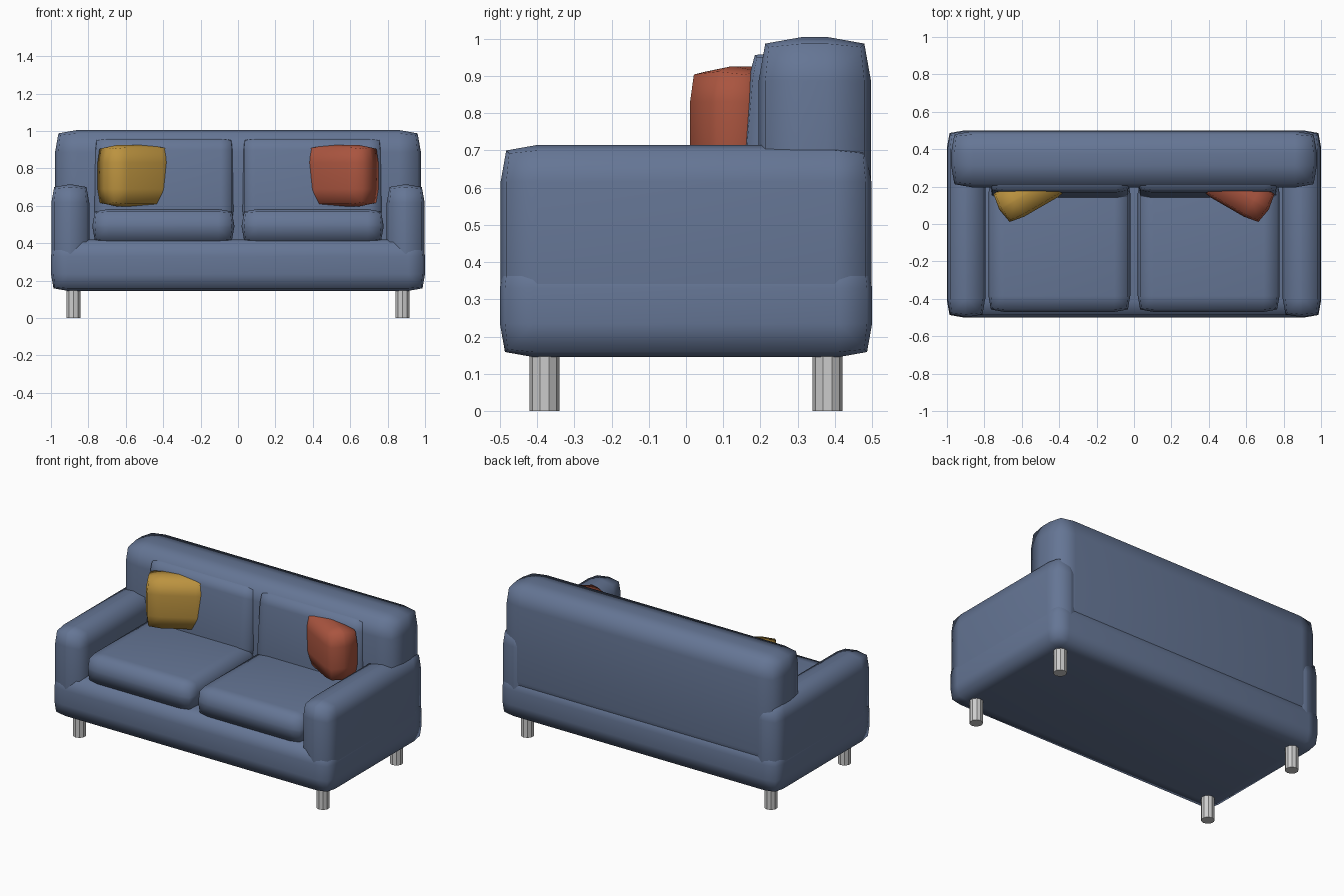
import bpy
from math import radians

if "Cube" in bpy.data.objects:
    bpy.data.objects.remove(bpy.data.objects["Cube"])


def material(name, rgb):
    m = bpy.data.materials.new(name)
    m.diffuse_color = (*rgb, 1)
    m.use_nodes = True
    m.node_tree.nodes["Principled BSDF"].inputs["Base Color"].default_value = m.diffuse_color
    return m


BLUE = material("blue fabric", (0.13, 0.18, 0.30))
YELLOW = material("yellow fabric", (0.50, 0.29, 0.05))
RED = material("red fabric", (0.40, 0.09, 0.05))


def soft_box(name, lo, hi, bevel, mat, rot=(0, 0, 0), profile=0.72):
    """Upholstered block between two corners with plump rounded edges."""
    centre = [(a + b) / 2 for a, b in zip(lo, hi)]
    bpy.ops.mesh.primitive_cube_add(size=1, location=centre)
    ob = bpy.context.object
    ob.name = name
    ob.scale = [b - a for a, b in zip(lo, hi)]
    bpy.ops.object.transform_apply(location=False, rotation=False, scale=True)
    ob.rotation_euler = [radians(a) for a in rot]
    mod = ob.modifiers.new("round", 'BEVEL')
    mod.width = bevel
    mod.segments = 2
    mod.profile = profile
    ob.data.materials.append(mat)
    bpy.ops.object.shade_smooth()
    return ob


# Frame: base and backrest
soft_box("base", (-1, -0.5, 0.145), (1, 0.5, 0.42), 0.09, BLUE)
soft_box("backrest", (-0.978, 0.195, 0.28), (0.978, 0.497, 1.005), 0.118, BLUE)

for side, s in (("left", -1), ("right", 1)):
    def span(a, b):
        return sorted((s * a, s * b))

    # Armrest
    x0, x1 = span(0.795, 0.998)
    soft_box(side + "_armrest", (x0, -0.498, 0.149), (x1, 0.498, 0.715), 0.099, BLUE)

    # Seat and back cushions
    x0, x1 = span(0.02, 0.778)
    soft_box(side + "_seat_cushion", (x0, -0.47, 0.40), (x1, 0.25, 0.582), 0.085, BLUE)
    x0, x1 = span(0.022, 0.77)
    soft_box(side + "_back_cushion", (x0, 0.155, 0.50), (x1, 0.315, 0.962), 0.07, BLUE,
             rot=(-5, 0, 0))

    # Throw pillow turned towards the middle
    cx = s * 0.547
    soft_box(side + "_pillow", (cx - 0.2, 0.078, 0.595), (cx + 0.2, 0.278, 0.926), 0.095,
             YELLOW if s < 0 else RED, rot=(0, 0, -30 * s))

    # Legs
    for end, y in (("front", -0.38), ("back", 0.38)):
        bpy.ops.mesh.primitive_cylinder_add(vertices=10, radius=0.04, depth=0.17,
                                            location=(s * 0.88, y, 0.085))
        bpy.context.object.name = f"{side}_{end}_leg"
